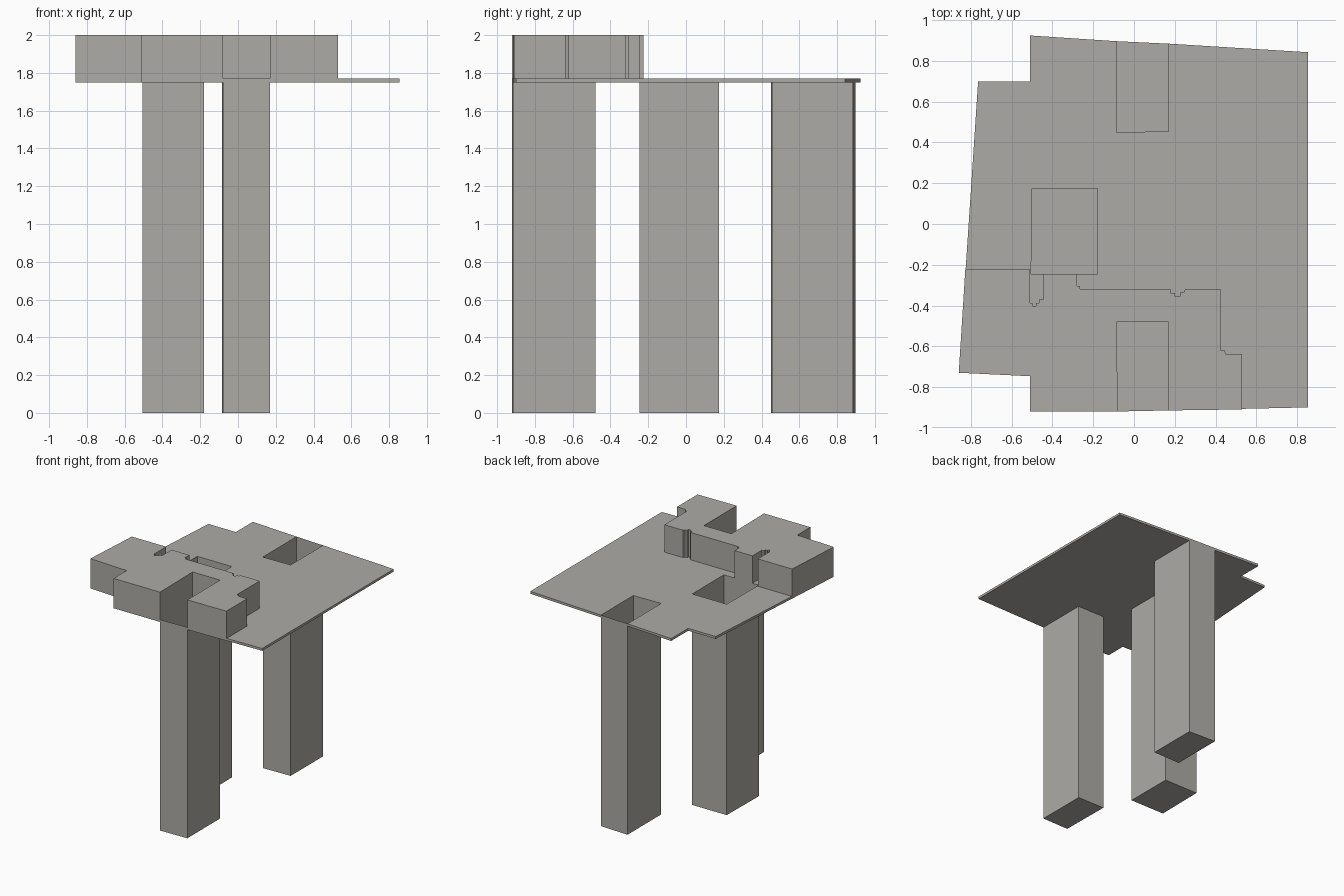
import bpy, bmesh

if "Cube" in bpy.data.objects:
    bpy.data.objects.remove(bpy.data.objects["Cube"])

stone = bpy.data.materials.new("warm_grey")
stone.diffuse_color = (0.42, 0.41, 0.38, 1)
stone.use_nodes = True
stone.node_tree.nodes["Principled BSDF"].inputs["Base Color"].default_value = stone.diffuse_color

DECK_BOTTOM, DECK_TOP, ROOF = 1.75, 1.77, 2.0


def prism(name, loops, z0, z1, open_top=False):
    """Extrude an outline (with optional hole loops) between two heights."""
    bm = bmesh.new()
    edges = []
    for loop in loops:
        vs = [bm.verts.new((x, y, z0)) for x, y in loop]
        edges += [bm.edges.new((a, b)) for a, b in zip(vs, vs[1:] + vs[:1])]
    if len(loops) == 1:
        bm.faces.new(vs)
    else:
        bmesh.ops.triangle_fill(bm, use_beauty=True, edges=edges)
    base = list(bm.faces)
    ext = bmesh.ops.extrude_face_region(bm, geom=base, use_keep_orig=True)["geom"]
    bmesh.ops.translate(bm, vec=(0, 0, z1 - z0),
                        verts=[g for g in ext if isinstance(g, bmesh.types.BMVert)])
    bmesh.ops.recalc_face_normals(bm, faces=bm.faces[:])
    if open_top:
        tops = [f for f in bm.faces if f.normal.z > 0.9]
        bmesh.ops.delete(bm, geom=tops, context='FACES')
    me = bpy.data.meshes.new(name)
    bm.to_mesh(me)
    bm.free()
    me.materials.append(stone)
    ob = bpy.data.objects.new(name, me)
    bpy.context.collection.objects.link(ob)


# Shaft outlines
front_shaft = [(-0.08, -0.92), (0.17, -0.915), (0.17, -0.48), (-0.085, -0.48)]
middle_shaft = [(-0.505, -0.245), (-0.18, -0.245), (-0.18, 0.175), (-0.50, 0.175)]
back_shaft = [(-0.085, 0.45), (0.17, 0.455), (0.17, 0.885), (-0.085, 0.897)]

# Three hollow shafts, open at deck level
for name, outline in (("front_shaft", front_shaft), ("middle_shaft", middle_shaft),
                      ("back_shaft", back_shaft)):
    prism(name, [outline], 0, DECK_TOP, open_top=True)

# Thin deck, notched and pierced where the shafts open
deck = [(-0.51, -0.92), front_shaft[0], front_shaft[3], front_shaft[2], front_shaft[1],
        (0.855, -0.90), (0.855, 0.843), back_shaft[2], back_shaft[1], back_shaft[0],
        back_shaft[3], (-0.51, 0.925), (-0.51, 0.70), (-0.765, 0.70),
        (-0.86, -0.73), (-0.51, -0.747)]
prism("deck", [deck, middle_shaft], DECK_BOTTOM, DECK_TOP)

# Upper storey with stepped outline around the front shaft
storey = [(-0.51, -0.92), front_shaft[0], front_shaft[3], front_shaft[2], front_shaft[1],
          (0.53, -0.91), (0.53, -0.637), (0.45, -0.637), (0.445, -0.62), (0.425, -0.62),
          (0.425, -0.32), (0.25, -0.32), (0.245, -0.335), (0.225, -0.335), (0.225, -0.355),
          (0.20, -0.355), (0.20, -0.338), (0.18, -0.338), (0.18, -0.32), (-0.265, -0.32),
          (-0.265, -0.305), (-0.28, -0.305), (-0.28, -0.245), (-0.445, -0.245),
          (-0.445, -0.37), (-0.465, -0.37), (-0.465, -0.388), (-0.48, -0.388),
          (-0.48, -0.402), (-0.498, -0.402), (-0.498, -0.387), (-0.51, -0.387),
          (-0.51, -0.224), (-0.828, -0.224), (-0.86, -0.73), (-0.51, -0.747)]
prism("upper_storey", [storey], DECK_TOP, ROOF)
